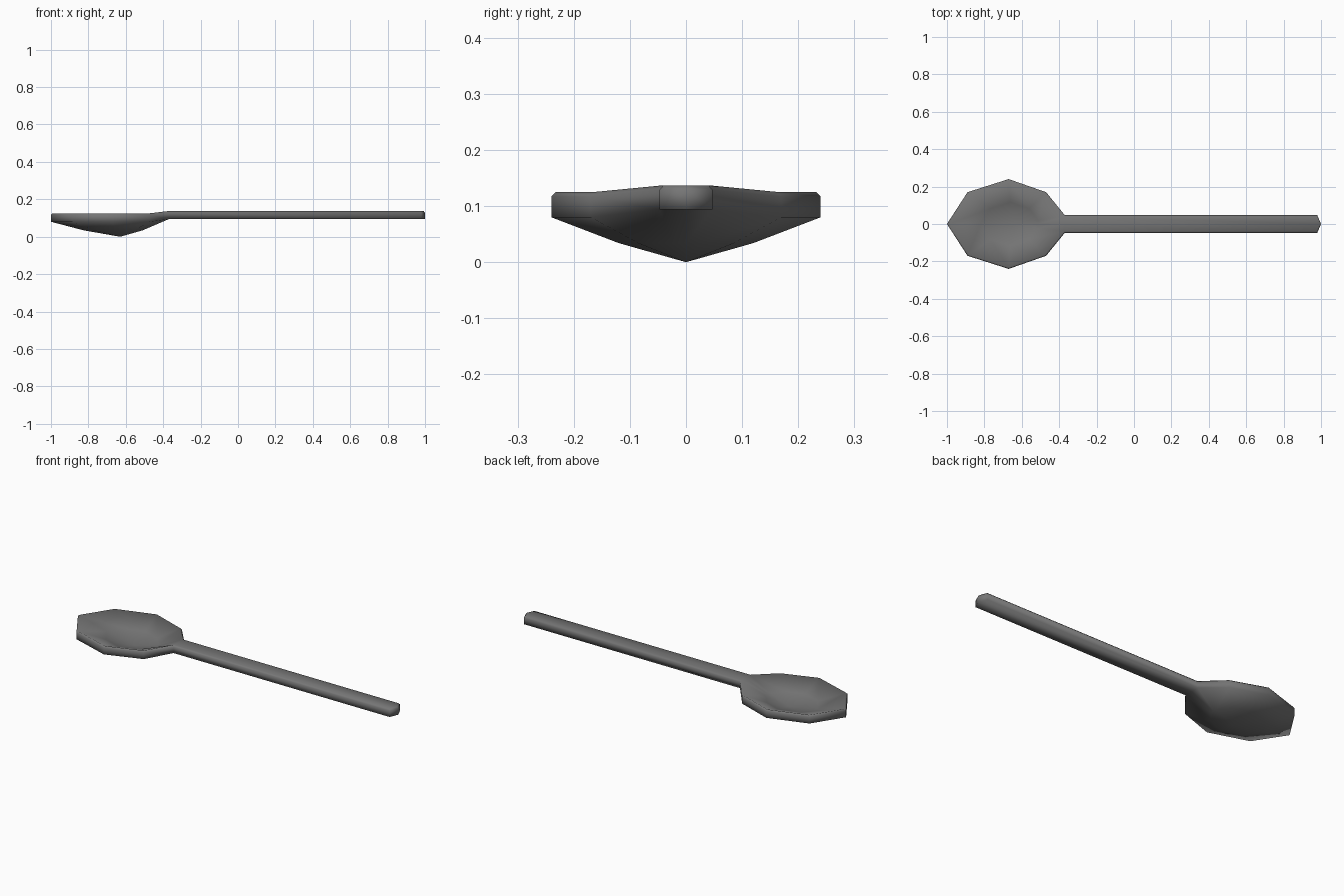
import bpy, bmesh
from mathutils import Vector

cube = bpy.data.objects.get("Cube")
if cube:
    bpy.data.objects.remove(cube, do_unlink=True)

NECK_X = -0.37
CENTRE = Vector((-0.65, 0))

# Outline from the bowl tip, along one side, to the handle end; then mirrored
side = [(-1, 0), (-0.89, 0.17), (-0.67, 0.24), (-0.47, 0.17),
        (NECK_X, 0.047), (0.98, 0.047), (1, 0)]
outline = [Vector(p) for p in side + [(x, -y) for x, y in side[-2:0:-1]]]


def inset(points, width):
    """Move a clockwise outline inwards with mitred corners."""
    result = []
    for i, p in enumerate(points):
        before = (p - points[i - 1]).normalized()
        after = (points[(i + 1) % len(points)] - p).normalized()
        n1, n2 = Vector((before.y, -before.x)), Vector((after.y, -after.x))
        result.append(p + (n1 + n2) * width / (1 + n1.dot(n2)))
    return result


bm = bmesh.new()


def loop(points, bowl_z, handle_z):
    return [bm.verts.new((p.x, p.y, handle_z if p.x > NECK_X - 0.02 else bowl_z))
            for p in points]


def bridge(a, b):
    for i in range(len(a)):
        j = (i + 1) % len(a)
        bm.faces.new((a[i], a[j], b[j], b[i]))


def surface(rim, handle_z, ring_z, centre_x, centre_z):
    """Close one side of the spoon: handle strip plus faceted bowl."""
    neck = bm.verts.new((NECK_X, 0, handle_z))
    bm.faces.new((rim[4], rim[5], rim[6], neck))
    bm.faces.new((neck, rim[6], rim[7], rim[8]))
    bowl_rim = rim[:5] + [neck] + rim[8:]
    ring = []
    for v in bowl_rim:
        p = CENTRE + (v.co.xy - CENTRE) * 0.5
        ring.append(bm.verts.new((p.x, p.y, ring_z)))
    bridge(bowl_rim, ring)
    centre = bm.verts.new((centre_x, 0, centre_z))
    for i in range(len(ring)):
        bm.faces.new((ring[i], ring[(i + 1) % len(ring)], centre))


# Side wall and narrow bevel around the whole spoon
bottom = loop(outline, 0.08, 0.094)
wall_top = loop(outline, 0.117, 0.129)
top = loop(inset(outline, 0.007), 0.125, 0.137)
bridge(bottom, wall_top)
bridge(wall_top, top)

# Underside and hollow upper side
surface(bottom, 0.094, 0.034, -0.63, 0)
surface(top, 0.137, 0.077, -0.64, 0.045)

bmesh.ops.recalc_face_normals(bm, faces=bm.faces)
for face in bm.faces:
    face.smooth = True
mesh = bpy.data.meshes.new("spoon")
bm.to_mesh(mesh)
bm.free()

# Dark grey metal
metal = bpy.data.materials.new("dark grey metal")
metal.use_nodes = True
colour = (0.18, 0.18, 0.18, 1)
metal.diffuse_color = colour
metal.node_tree.nodes["Principled BSDF"].inputs["Base Color"].default_value = colour
mesh.materials.append(metal)

spoon = bpy.data.objects.new("spoon", mesh)
bpy.context.collection.objects.link(spoon)
